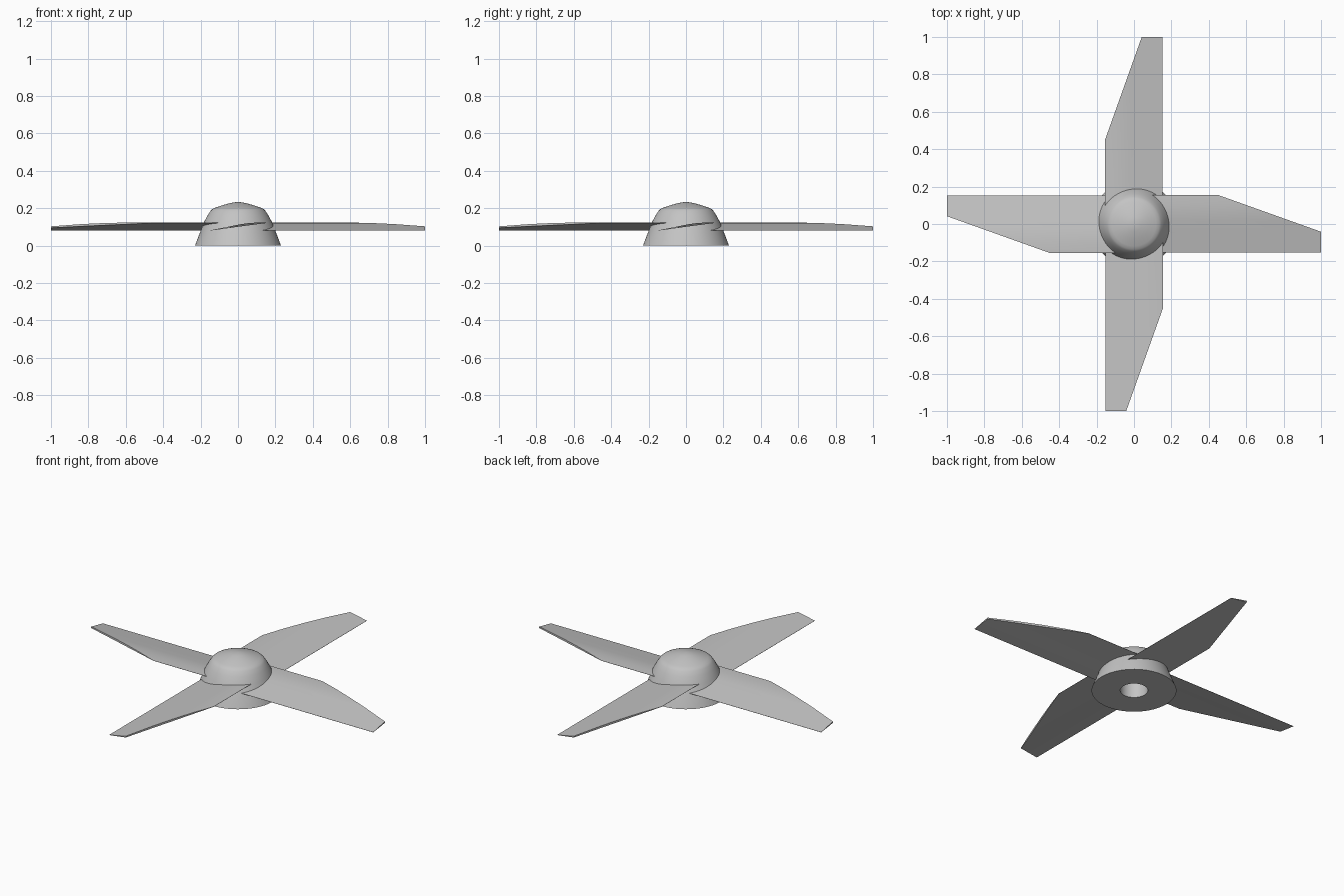
import bpy
import bmesh
import math

if "Cube" in bpy.data.objects:
    bpy.data.objects.remove(bpy.data.objects["Cube"], do_unlink=True)

grey = bpy.data.materials.new("light grey")
grey.use_nodes = True
colour = (0.55, 0.55, 0.55, 1)
grey.diffuse_color = colour
grey.node_tree.nodes["Principled BSDF"].inputs["Base Color"].default_value = colour


def finish(bm, name):
    """Turn a bmesh into a smooth-shaded object with crisp edges."""
    bmesh.ops.remove_doubles(bm, verts=bm.verts, dist=0.0001)
    bmesh.ops.recalc_face_normals(bm, faces=bm.faces)
    mesh = bpy.data.meshes.new(name)
    bm.to_mesh(mesh)
    bm.free()
    mesh.materials.append(grey)
    obj = bpy.data.objects.new(name, mesh)
    bpy.context.collection.objects.link(obj)
    bpy.ops.object.select_all(action="DESELECT")
    bpy.context.view_layer.objects.active = obj
    obj.select_set(True)
    bpy.ops.object.shade_smooth_by_angle(angle=math.radians(30))
    return obj


# Hub: a revolved flared body with a domed cap and a blind shaft hole
profile = [(0, 0.15), (0.075, 0.15), (0.075, 0), (0.23, 0), (0.183, 0.123),
           (0.162, 0.163), (0.146, 0.187), (0.135, 0.197), (0.118, 0.204),
           (0.08, 0.217), (0.04, 0.228), (0, 0.234)]
bm = bmesh.new()
points = [bm.verts.new((r, 0, z)) for r, z in profile]
edges = [bm.edges.new(pair) for pair in zip(points, points[1:])]
bmesh.ops.spin(bm, geom=points + edges, cent=(0, 0, 0), axis=(0, 0, 1),
               angle=math.tau, steps=64)
finish(bm, "hub")

# Blade section: distance across the blade, underside height, top height
LOW_EDGE, HIGH_EDGE, ROOT = -0.152, 0.155, 0.09
section = [(0, 0.08, 0.081), (0.18, 0.087, 0.092), (0.36, 0.095, 0.103),
           (0.55, 0.103, 0.115), (0.7, 0.109, 0.121), (0.85, 0.115, 0.1235),
           (1, 0.121, 0.122)]


def reach(t):
    """Blade length at a point across it: square tip, then a slanted cut."""
    return 1 - 0.55 * max(0, t - 0.36) / 0.64


def add_blade(name, turn):
    bm = bmesh.new()
    rings = []
    for t, low, high in section:
        y = LOW_EDGE + t * (HIGH_EDGE - LOW_EDGE)
        rings.append([bm.verts.new(p) for p in (
            (ROOT, y, low), (reach(t), y, low),
            (reach(t), y, high), (ROOT, y, high))])
    for a, b in zip(rings, rings[1:]):
        for i in range(4):
            j = (i + 1) % 4
            bm.faces.new((a[i], a[j], b[j], b[i]))
    bm.faces.new(rings[0])
    bm.faces.new(rings[-1])
    finish(bm, name).rotation_euler.z = turn


# Four identical blades around the hub
for i, side in enumerate(("left", "back", "right", "front")):
    add_blade(side + "_blade", i * math.pi / 2)
